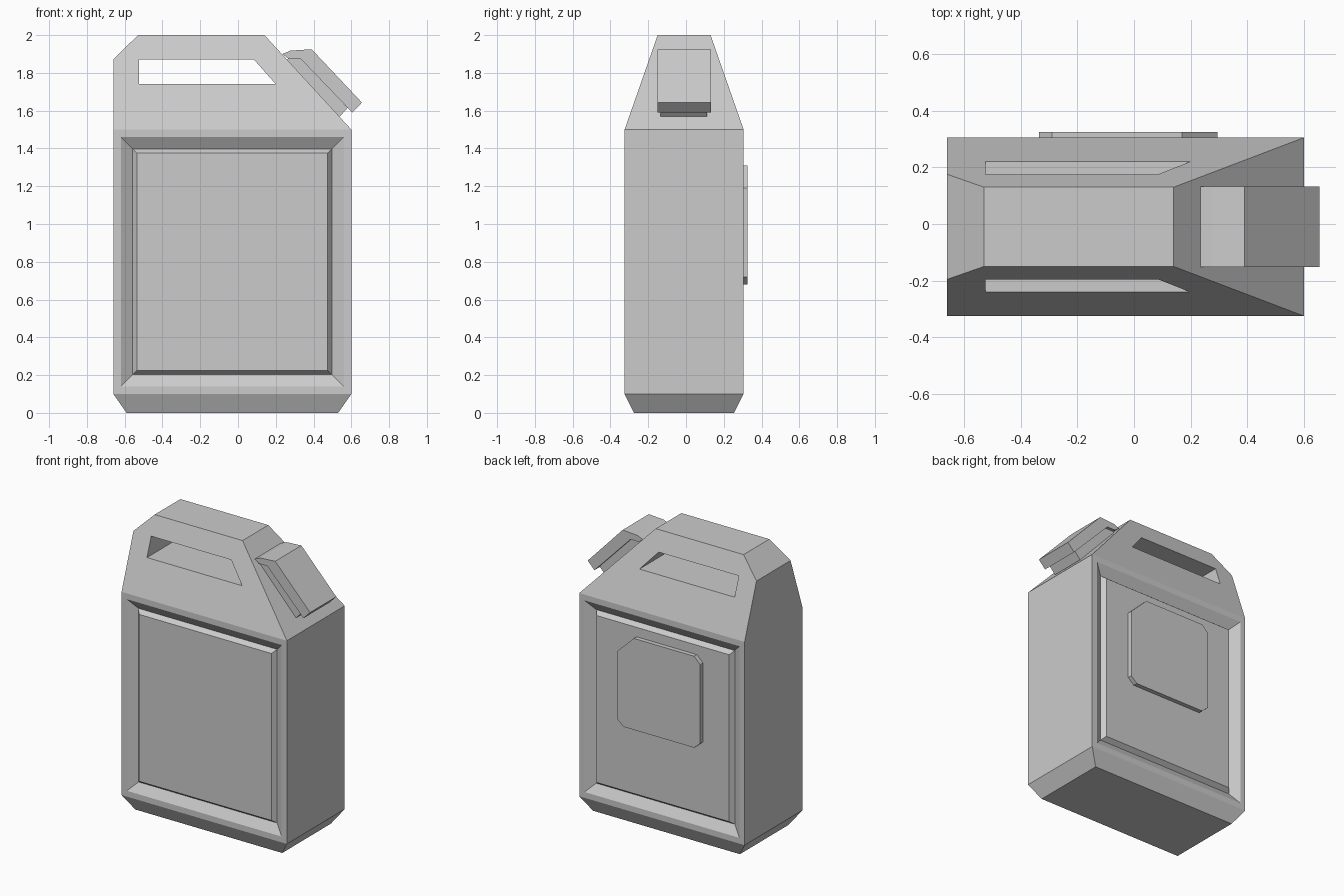
import bpy, bmesh

if "Cube" in bpy.data.objects:
    bpy.data.objects.remove(bpy.data.objects["Cube"])

CY = -0.01  # the body's own middle in y


def finish(name, bm):
    bmesh.ops.recalc_face_normals(bm, faces=bm.faces)
    mesh = bpy.data.meshes.new(name)
    bm.to_mesh(mesh)
    bm.free()
    obj = bpy.data.objects.new(name, mesh)
    bpy.context.collection.objects.link(obj)
    return obj


def prism(name, profile, y0, y1):
    """Extrude an x-z outline along y."""
    bm = bmesh.new()
    face = bm.faces.new([bm.verts.new((x, y0, z)) for x, z in profile])
    ext = bmesh.ops.extrude_face_region(bm, geom=[face])["geom"]
    verts = [g for g in ext if isinstance(g, bmesh.types.BMVert)]
    bmesh.ops.translate(bm, vec=(0, y1 - y0, 0), verts=verts)
    if not any(len(f.verts) == len(profile) and f.calc_center_median().y < y0 + 1e-5
               for f in bm.faces):
        bm.faces.new(face_verts for face_verts in
                     [v for v in bm.verts if abs(v.co.y - y0) < 1e-5])
    return finish(name, bm)


# Canister body: side outline as (x, z, half depth), mirrored front to back
outline = [(-.59, 0, .265), (.53, 0, .265), (.60, .10, .315), (.60, 1.5, .315),
           (.14, 2, .14), (-.53, 2, .14), (-.66, 1.87, .1855),
           (-.66, 1.5, .315), (-.66, .10, .315)]
bm = bmesh.new()
panels = []
rings = []
for side in (-1, 1):
    ring = [bm.verts.new((x, CY + side * h, z)) for x, z, h in outline]
    rings.append(ring)
    for ids in ((0, 1, 2, 8), (8, 2, 3, 7), (7, 3, 4, 5, 6)):
        f = bm.faces.new([ring[i] for i in ids])
        if ids[0] == 8:
            panels.append(f)
n = len(outline)
for i in range(n):
    j = (i + 1) % n
    bm.faces.new((rings[0][i], rings[0][j], rings[1][j], rings[1][i]))
bmesh.ops.recalc_face_normals(bm, faces=bm.faces)

# Grooved panel frames on front and back
for thickness, depth in ((.04, 0), (.062, -.04), (.023, .03)):
    bmesh.ops.inset_individual(bm, faces=panels, thickness=thickness,
                               depth=depth, use_even_offset=True)
body = finish("canister_body", bm)

# Handle opening cut straight through
cutter = prism("handle_cutter", [(-.525, 1.74), (.20, 1.74), (.085, 1.87), (-.525, 1.87)],
               -.6, .6)
cutter.hide_render = True
mod = body.modifiers.new("handle_opening", "BOOLEAN")
mod.operation = "DIFFERENCE"
mod.solver = "EXACT"
mod.object = cutter
bpy.context.view_layer.objects.active = body
bpy.ops.object.modifier_apply(modifier=mod.name)
bpy.data.objects.remove(cutter)

# Spout neck and cap on the slanted shoulder
prism("spout_neck", [(.24, 1.85), (.51, 1.56), (.54, 1.57), (.58, 1.615), (.33, 1.885),
                     (.27, 1.88)], -.135, .112)
prism("spout_cap", [(.235, 1.90), (.267, 1.876), (.33, 1.876), (.605, 1.59),
                    (.656, 1.643), (.39, 1.925), (.278, 1.918)], -.152, .133)

# Label plate on the back panel, one corner cut larger
prism("back_label", [(-.29, .68), (.25, .68), (.295, .72), (.295, 1.19), (.17, 1.31),
                     (-.29, 1.31), (-.335, 1.265), (-.335, .72)], .285, .325)
